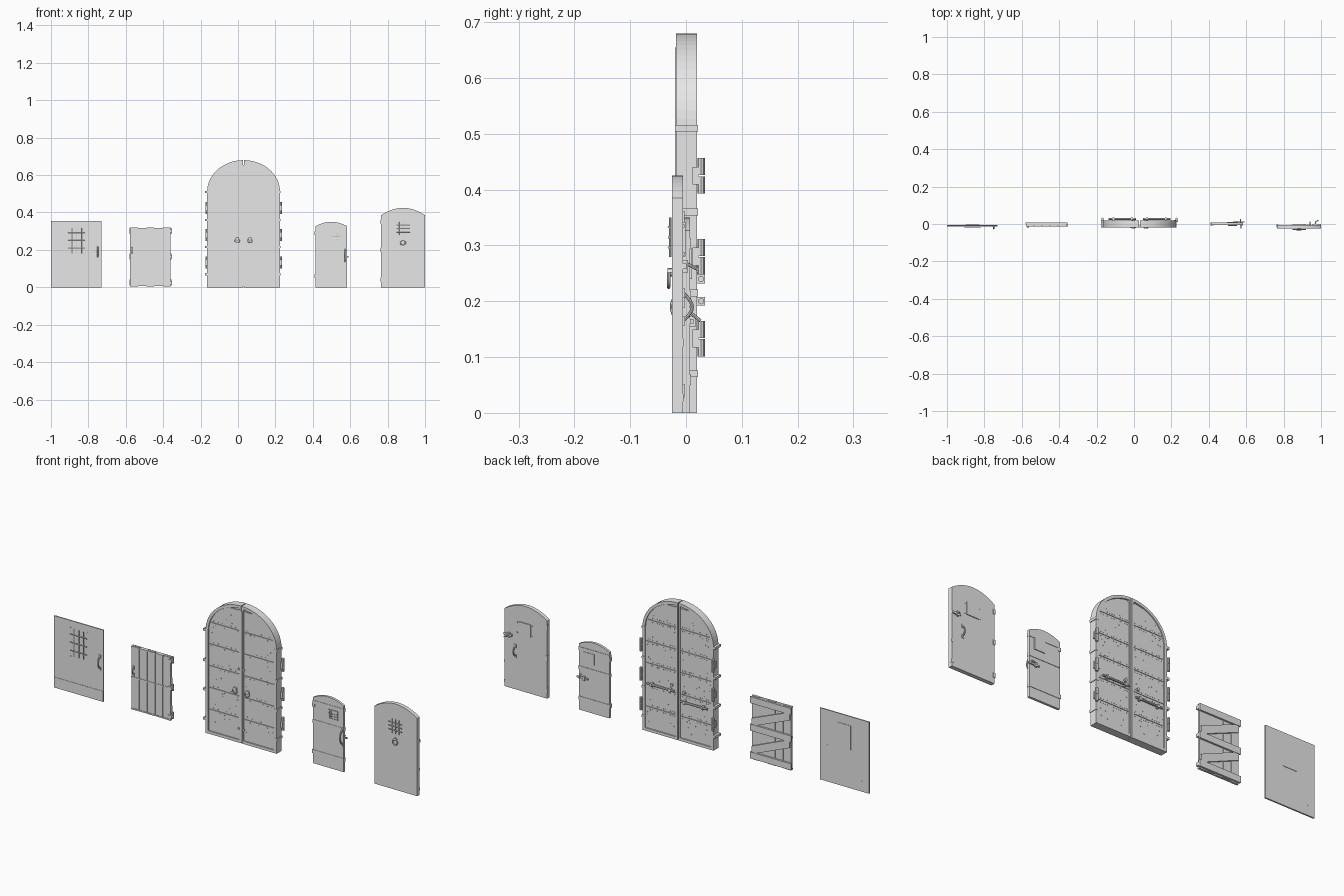
import bpy, bmesh, math, random
from mathutils import Matrix, Vector

random.seed(4)
if "Cube" in bpy.data.objects:
    bpy.data.objects.remove(bpy.data.objects["Cube"])

GREY = (0.8, 0.8, 0.8, 1)
grey = bpy.data.materials.new("plain_grey")
grey.use_nodes = True
grey.diffuse_color = GREY
grey.node_tree.nodes["Principled BSDF"].inputs["Base Color"].default_value = GREY


def finish(name, bm):
    bmesh.ops.recalc_face_normals(bm, faces=bm.faces)
    mesh = bpy.data.meshes.new(name)
    bm.to_mesh(mesh)
    bm.free()
    mesh.materials.append(grey)
    ob = bpy.data.objects.new(name, mesh)
    bpy.context.collection.objects.link(ob)
    return ob


def boxes(name, specs):
    """One mesh made of boxes given as (x0, x1, y0, y1, z0, z1)."""
    bm = bmesh.new()
    for x0, x1, y0, y1, z0, z1 in specs:
        m = Matrix.Translation(((x0 + x1) / 2, (y0 + y1) / 2, (z0 + z1) / 2))
        bmesh.ops.create_cube(bm, size=1, matrix=m @ Matrix.Diagonal((x1 - x0, y1 - y0, z1 - z0, 1)))
    return finish(name, bm)


def extrude(bm, points, y0, y1):
    face = bm.faces.new([bm.verts.new((x, y0, z)) for x, z in points])
    new = bmesh.ops.extrude_face_region(bm, geom=[face], use_keep_orig=True)["geom"]
    bmesh.ops.translate(bm, vec=(0, y1 - y0, 0), verts=[g for g in new if isinstance(g, bmesh.types.BMVert)])


def slab(name, points, y0, y1):
    bm = bmesh.new()
    extrude(bm, points, y0, y1)
    return finish(name, bm)


def ring(name, outer, inner, y0, y1):
    """Closed frame between two matching outlines."""
    bm = bmesh.new()
    loops = [[bm.verts.new((x, y, z)) for x, z in pts]
             for pts, y in ((outer, y0), (inner, y0), (inner, y1), (outer, y1))]
    n = len(outer)
    for a, b in zip(loops, loops[1:] + loops[:1]):
        for i in range(n):
            j = (i + 1) % n
            bm.faces.new((a[i], a[j], b[j], b[i]))
    return finish(name, bm)


def tube(name, points, r, closed=False):
    curve = bpy.data.curves.new(name, "CURVE")
    curve.dimensions = "3D"
    curve.bevel_depth = r
    curve.bevel_resolution = 2
    curve.use_fill_caps = True
    spline = curve.splines.new("POLY")
    spline.points.add(len(points) - 1)
    for p, co in zip(spline.points, points):
        p.co = (*co, 1)
    spline.use_cyclic_u = closed
    curve.materials.append(grey)
    ob = bpy.data.objects.new(name, curve)
    bpy.context.collection.objects.link(ob)
    bpy.ops.object.select_all(action="DESELECT")
    ob.select_set(True)
    bpy.context.view_layer.objects.active = ob
    bpy.ops.object.convert(target="MESH")
    bpy.ops.object.shade_smooth_by_angle()
    return ob


def handle(name, x, y, z0, z1, depth):
    """Bowed pull handle with a fixing plate at each end."""
    pts = [(x, y + depth * math.sin(math.pi * i / 10), z0 + (z1 - z0) * i / 10) for i in range(11)]
    tube(name, pts, 0.003)
    t = math.copysign(0.003, depth)
    ya, yb = sorted((y, y + t))
    boxes(name + "_plates", [(x - .006, x + .006, ya, yb, z - .008, z + .008) for z in (z0, z1)])


def hoop(name, x, y, z, r, thick):
    tube(name, [(x + r * math.cos(a * math.pi / 8), y, z + r * math.sin(a * math.pi / 8))
                for a in range(16)], thick, True)


def grille(name, x0, x1, z0, z1, y, nx, nz, r):
    over = 0.008
    for i in range(nx):
        x = x0 + (x1 - x0) * (i + .5) / nx
        tube(name + "_upright", [(x, y, z0 - over), (x, y, z1 + over)], r)
    for i in range(nz):
        z = z0 + (z1 - z0) * (i + .5) / nz
        tube(name + "_crossbar", [(x0 - over, y - r, z), (x1 + over, y - r, z)], r)


def studs(name, spots, y, r):
    boxes(name, [(x - r, x + r, y - .0012, y + .0012, z - r, z + r) for x, z in spots])


def arched(x0, x1, spring, top, n=14):
    cx, hw = (x0 + x1) / 2, (x1 - x0) / 2
    arc = [(cx + hw * t, top - (top - spring) * t * t) for t in (1 - 2 * i / n for i in range(n + 1))]
    return [(x0, 0), (x1, 0)] + arc


# Thin sheet door with barred window
slab("sheet_door", [(-1, 0), (-.73, 0), (-.73, .355), (-1, .355)], -.012, -.006)
boxes("sheet_kick_plate", [(-1, -.73, -.0135, -.012, 0, .052)])
grille("sheet_grille", -.9, -.825, .19, .31, -.015, 3, 3, .0022)
boxes("sheet_window_shutter", [(-.9, -.825, -.006, -.004, .19, .31)])
studs("sheet_rivets", [(x, z) for x in (-.91, -.815) for z in (.18, .32)], -.0125, .002)
studs("sheet_back_rivets", [(x, z) for x in (-.96, -.77) for z in (.05, .18)], -.006, .002)
handle("sheet_handle", -.75, -.012, .16, .22, -.014)

# Plank door with battens and braces
PX0, PX1, N = -.578, -.36, 5
w = (PX1 - PX0) / N
boxes("planks", [(PX0 + i * w + .0015, PX0 + (i + 1) * w - .0015, -.011, 0,
                  .004 + .004 * (i % 2), .32 - .003 * (i % 2)) for i in range(N)])
boxes("plank_filler", [(PX0 + .004, PX1 - .004, -.007, -.001, .01, .314)])
boxes("plank_battens", [(PX0 - .003, PX1 + .004, 0, .009, z, z + .032) for z in (.01, .148, .284)])
boxes("plank_front_rails", [(PX0, PX1, -.013, -.011, z, z + .006) for z in (.006, .162, .312)])
for z0, z1 in ((.042, .148), (.18, .284)):
    slab("plank_brace", [(-.365, z0), (-.365, z0 + .03), (-.548, z1), (-.573, z1),
                         (-.573, z1 - .03), (-.39, z0)], 0, .007)
boxes("plank_hinges", [(-.375, -.354, -.014, .004, z - .008, z + .008) for z in (.024, .165, .3)])
handle("plank_handle", -.566, -.011, .18, .215, -.008)

# Great arched double door
CX, HW, SPRING, TOP, GAP = .03, .195, .51, .68, .002


def half_width(z, inset):
    if z <= SPRING:
        return HW - inset
    t = min(1, (z - SPRING) / (TOP - SPRING - inset))
    return (HW - inset) * math.sqrt(1 - t * t)


def leaf(s, inset, gap):
    a, b = HW - inset, TOP - SPRING - inset
    end = math.acos(gap / a)
    arc = [(CX + s * a * math.cos(end * i / 16), SPRING + b * math.sin(end * i / 16)) for i in range(17)]
    return [(CX + s * gap, inset if inset else 0), (CX + s * a, inset if inset else 0)] + arc


for s, side in ((-1, "right"), (1, "left")):
    ring(side + "_leaf_rim", leaf(s, 0, GAP), leaf(s, .014, GAP + .01), -.018, .02)
    slab(side + "_leaf_core", leaf(s, .012, GAP + .008), -.010, .012)

    # horizontal boards following the arch
    bm = bmesh.new()
    edges = [.014 + i * .108 for i in range(6)] + [.655]
    for z0, z1 in zip(edges, edges[1:]):
        zs = [z0 + .001 + (z1 - z0 - .002) * i / 8 for i in range(9)]
        outer = [(CX + s * max(.02, half_width(z, .015)), z) for z in zs]
        pts = [(CX + s * .012, zs[0])] + outer + [(CX + s * .012, zs[-1])]
        extrude(bm, pts, -.014, .016)
    finish(side + "_leaf_boards", bm)

    # nail rows and scattered nail heads
    rows = [(CX + s * (.022 + .012 * i), z + d) for z in edges[1:-1] for d in (-.01, .01) for i in range(14)]
    loose = [(CX + s * random.uniform(.02, .175), random.uniform(.04, .62)) for _ in range(60)]
    inside = [p for p in rows + loose if abs(p[0] - CX) < half_width(p[1], .02)]
    studs(side + "_front_nails", inside[::2], -.014, .0016)
    studs(side + "_back_nails", inside, .016, .0016)

    # edge straps and hinge barrels
    ex = CX + s * HW
    for z in (.07, .215, .36, .51):
        boxes(side + "_edge_strap", [(ex - .012, ex + .003, -.0195, .0215, z - .006, z + .006)])
    for z in (.133, .28, .425):
        hx = ex + s * .003
        for a, b in ((-.032, -.001), (.001, .032)):
            tube(side + "_hinge_barrel", [(hx, .027, z + a), (hx, .027, z + b)], .0068)
        boxes(side + "_hinge_plate", [(hx - .007, hx + .007, .012, .022, z - .016, z + .016)])

    # knobs, ring pulls and sliding bolts
    kx = CX + s * .034
    tube(side + "_knob", [(kx, -.012, .26), (kx, -.023, .26)], .010)
    hoop(side + "_ring_pull", kx, -.02, .25, .012, .0022)
    for z in (.07, .365):
        tube(side + "_front_bolt_head", [(CX + s * .014, -.014, z), (CX + s * .014, -.02, z)], .005)
    bz = .22 + s * .02
    x0, x1 = CX - s * .012 + (s * .03), CX + s * .165
    tube(side + "_sliding_bolt", [(x0, .027, bz), (x1, .027, bz)], .0055)
    boxes(side + "_bolt_guides", [(CX + s * d - .005, CX + s * d + .005, .014, .034, bz - .008, bz + .008)
                                  for d in (.04, .14)])
    tube(side + "_back_knob", [(kx, .014, .265 - .02 * (s < 0)), (kx, .026, .265 - .02 * (s < 0))], .007)

boxes("centre_cover_strip", [(CX - .006, CX + .006, -.02, -.008, .005, .655)])

# Small arched door with bands and little window
slab("small_door", arched(.415, .583, .327, .35), -.005, .007)
for z in (.05, .2, .295):
    boxes("small_door_band", [(.414, .584, -.0065, .009, z, z + .018)])
boxes("small_window_frame", [(.502, .508, -.009, -.005, .245, .292), (.546, .552, -.009, -.005, .245, .292),
                             (.502, .552, -.009, -.005, .245, .25), (.502, .552, -.009, -.005, .287, .292)])
grille("small_grille", .51, .544, .256, .28, -.007, 3, 2, .0016)
boxes("small_window_shutter", [(.498, .556, .007, .011, .24, .295)])
handle("small_handle", .573, -.005, .135, .205, -.016)
boxes("small_latch", [(.53, .59, .007, .013, .16, .168), (.545, .555, .007, .017, .154, .174)])
tube("small_latch_lever", [(.57, .007, .18), (.57, .026, .165)], .003)
boxes("small_hinges", [(.41, .425, -.007, .009, z - .009, z + .009) for z in (.06, .29)])

# Thick arched door with grille and knocker
slab("thick_door", arched(.765, 1, .385, .425), -.025, -.005)
grille("thick_grille", .855, .912, .287, .342, -.028, 3, 3, .0024)
boxes("thick_window_shutter", [(.853, .92, -.005, -.001, .28, .342)])
studs("thick_shutter_rivets", [(x, z) for x in (.845, .928) for z in (.285, .335)], -.004, .003)
tube("knocker_boss", [(.882, -.025, .252), (.882, -.033, .252)], .008)
hoop("knocker_ring", .882, -.031, .238, .013, .003)
handle("thick_back_handle", .94, -.005, .165, .215, .016)
boxes("thick_latch", [(.955, 1, -.005, .001, .258, .268), (.966, .976, -.005, .004, .252, .274)])
tube("thick_latch_lever", [(.97, -.005, .27), (.97, .012, .262), (.985, .02, .258)], .003)
boxes("thick_hinges", [(.762, .772, -.02, -.003, z - .012, z + .012) for z in (.04, .2, .35)])
boxes("thick_edge_plates", [(.99, 1.0005, -.012, -.0045, z - .007, z + .007) for z in (.027, .126)])
